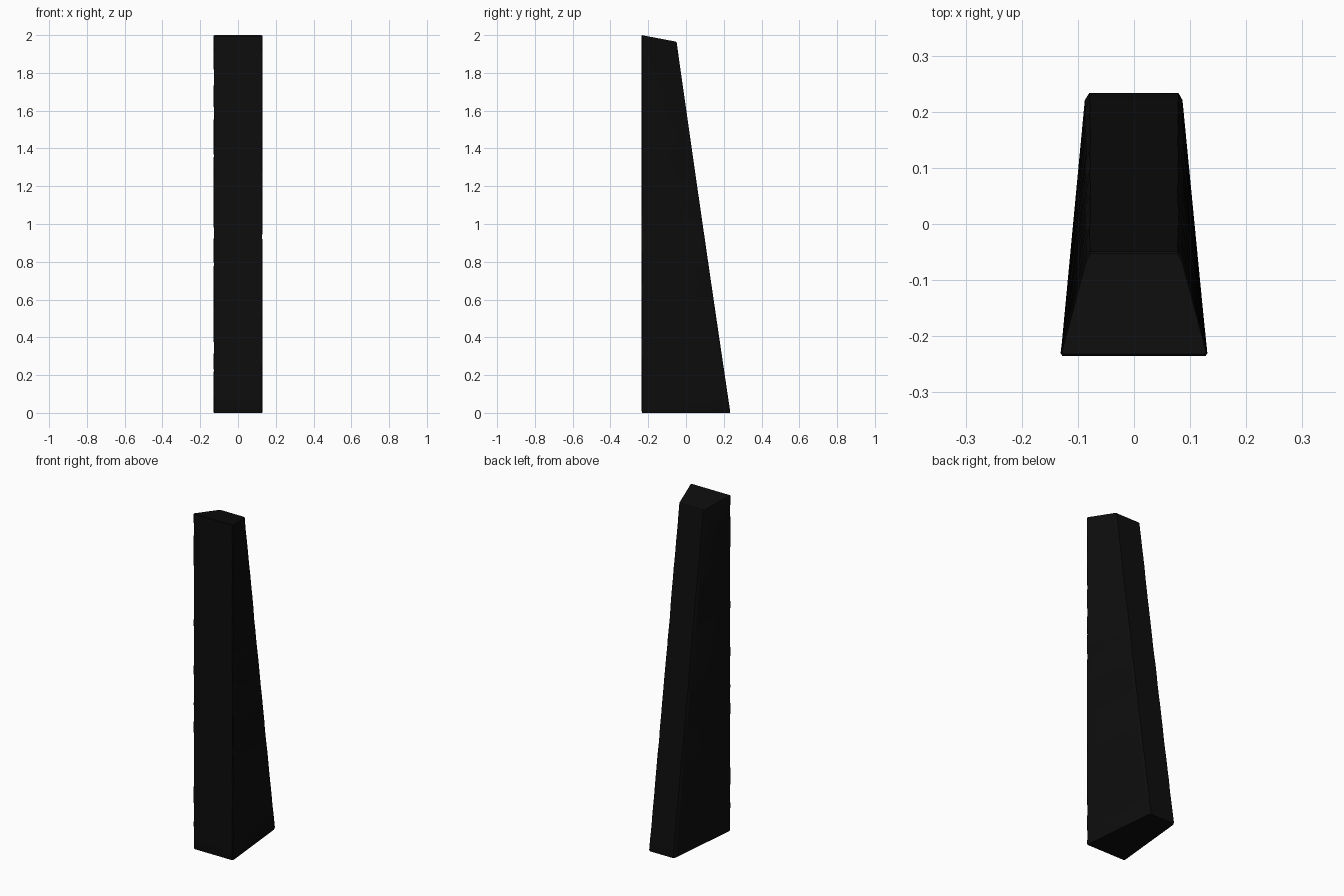
import bpy, bmesh, random

if "Cube" in bpy.data.objects:
    bpy.data.objects.remove(bpy.data.objects["Cube"])

random.seed(4)
FRONT, BACK_LOW, BACK_TOP = -0.235, 0.235, -0.05
LEVELS = 28


def section(t, inset=0.0, chip=0.0):
    """One outline of the post at height fraction t (0 bottom, 1 top)."""
    back = BACK_LOW + (BACK_TOP - BACK_LOW) * t
    half = [(0.128, FRONT), (0.131, FRONT + 0.005), (0.088, back - 0.013), (0.08, back)]
    pts = []
    for side in (1, -1):
        ring = half if side == 1 else half[::-1]
        for x, y in ring:
            # slightly worn vertical corners
            x -= random.uniform(0, chip) + inset
            y += inset if y < FRONT + 0.01 else -inset
            z = t * (2.0 - 0.19 * (y - FRONT))   # sloping top
            pts.append((side * x, y, z))
    return pts


# tapered post lofted through the outlines
bm = bmesh.new()
outlines = [section(0, 0.003)]
outlines += [section(0.004 + 0.994 * i / LEVELS, 0, 0.003) for i in range(LEVELS + 1)]
outlines += [section(1, 0.003)]
rings = [[bm.verts.new(p) for p in o] for o in outlines]
for a, b in zip(rings, rings[1:]):
    for i in range(8):
        j = (i + 1) % 8
        bm.faces.new((a[i], a[j], b[j], b[i]))
bm.faces.new(rings[0][::-1])
bm.faces.new(rings[-1])
bmesh.ops.recalc_face_normals(bm, faces=bm.faces)

mesh = bpy.data.meshes.new("tapered_post")
bm.to_mesh(mesh)
bm.free()
post = bpy.data.objects.new("tapered_post", mesh)
bpy.context.collection.objects.link(post)

# near-black finish
mat = bpy.data.materials.new("near_black")
mat.diffuse_color = (0.004, 0.004, 0.004, 1)
mat.use_nodes = True
mat.node_tree.nodes["Principled BSDF"].inputs["Base Color"].default_value = mat.diffuse_color
mesh.materials.append(mat)

# smooth broad faces, crisp edges
bpy.context.view_layer.objects.active = post
post.select_set(True)
bpy.ops.object.shade_smooth_by_angle(angle=0.4)
